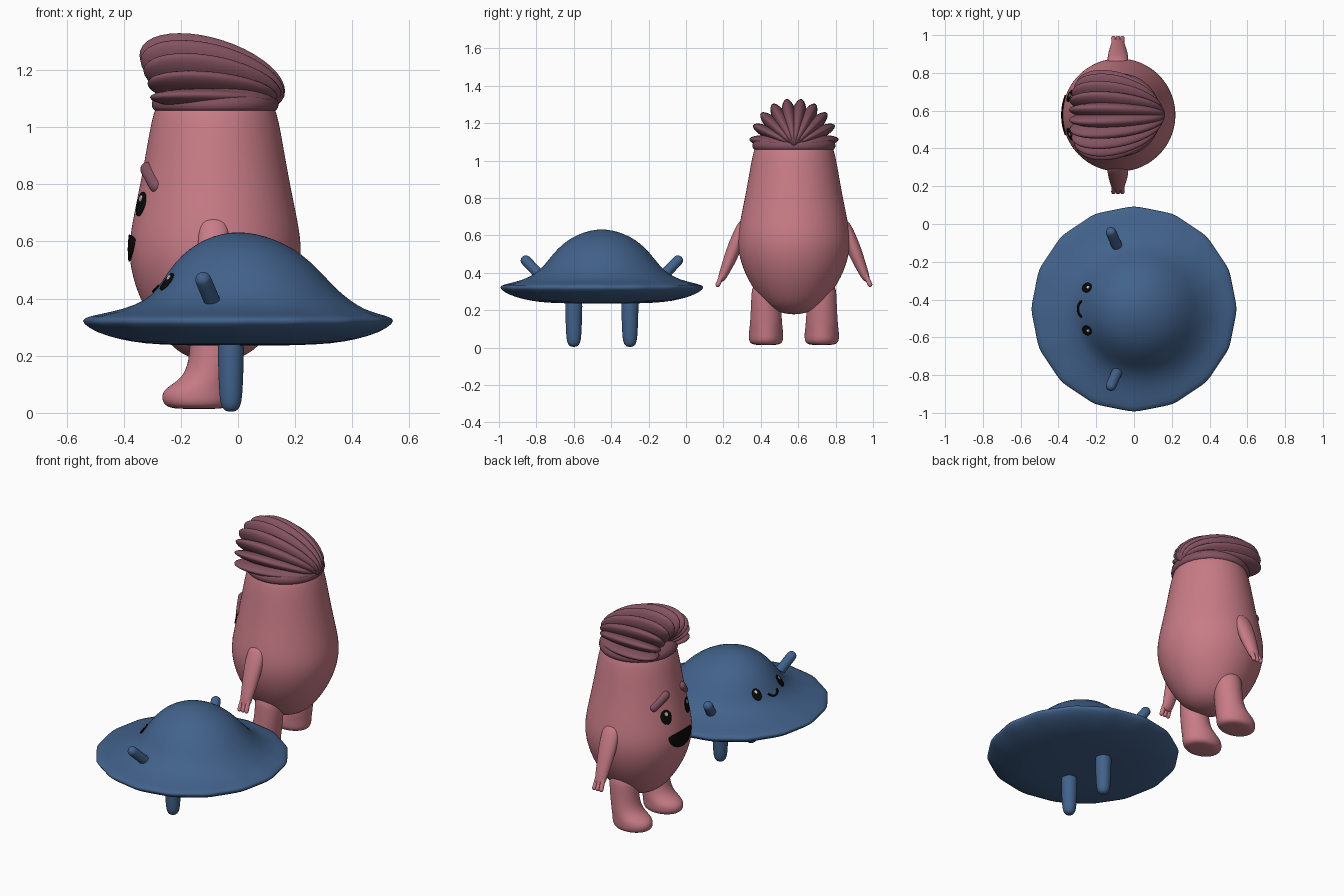
import bpy, bmesh, math
from mathutils import Vector, Matrix
from mathutils.bvhtree import BVHTree

if "Cube" in bpy.data.objects:
    bpy.data.objects.remove(bpy.data.objects["Cube"])


def material(name, rgb):
    m = bpy.data.materials.new(name)
    m.diffuse_color = (*rgb, 1)
    m.use_nodes = True
    m.node_tree.nodes["Principled BSDF"].inputs["Base Color"].default_value = m.diffuse_color
    return m


PINK = material("dusty pink", (0.58, 0.20, 0.24))
PLUM = material("plum", (0.23, 0.085, 0.12))
BLUE = material("denim blue", (0.054, 0.122, 0.26))
BLACK = material("black", (0.003, 0.003, 0.003))
WHITE = material("white", (0.8, 0.8, 0.8))


def finish(name, bm, mat, subsurf=0, matrix=None):
    if matrix:
        bm.transform(matrix)
    bmesh.ops.recalc_face_normals(bm, faces=bm.faces)
    me = bpy.data.meshes.new(name)
    bm.to_mesh(me)
    bm.free()
    me.materials.append(mat)
    for p in me.polygons:
        p.use_smooth = True
    ob = bpy.data.objects.new(name, me)
    bpy.context.collection.objects.link(ob)
    if subsurf:
        mod = ob.modifiers.new("smooth", 'SUBSURF')
        mod.levels = mod.render_levels = subsurf
    return ob


def loft(name, rings, mat, n=24, subsurf=2, matrix=None, shape=None):
    """Skin a stack of elliptical rings (cx, cy, z, rx, ry)."""
    bm = bmesh.new()
    loops = []
    for cx, cy, z, rx, ry in rings:
        loop = []
        for i in range(n):
            a = 2 * math.pi * i / n
            k = shape(a, rx) if shape else 1
            loop.append(bm.verts.new((cx + rx * k * math.cos(a), cy + ry * k * math.sin(a), z)))
        loops.append(loop)
    for lo, hi in zip(loops, loops[1:]):
        for i in range(n):
            bm.faces.new((lo[i], lo[(i + 1) % n], hi[(i + 1) % n], hi[i]))
    bm.faces.new(loops[0][::-1])
    bm.faces.new(loops[-1])
    return finish(name, bm, mat, subsurf, matrix)


def capsule(name, a, b, r, mat):
    a, b = Vector(a), Vector(b)
    d = b - a
    steps = [math.pi / 2 * i / 5 for i in range(6)]
    half = [(max(r * math.sin(t), 0.002), r * (1 - math.cos(t))) for t in steps]
    rings = [(0, 0, z, q, q) for q, z in half]
    rings += [(0, 0, d.length - z, q, q) for q, z in reversed(half)]
    m = Matrix.Translation(a) @ d.to_track_quat('Z', 'Y').to_matrix().to_4x4()
    return loft(name, rings, mat, 16, 1, m)


def surface(ob):
    return BVHTree.FromObject(ob, bpy.context.evaluated_depsgraph_get())


def plate(name, tree, centre, aim, f, mat, lift=0.004, ns=5, nt=32):
    """Thin plate f(s, t) -> (u, v), projected onto a surface along aim."""
    aim = Vector(aim).normalized()
    u = Vector((0, 1, 0))
    v = u.cross(aim) * -1
    bm = bmesh.new()
    grid = []
    for i in range(ns + 1):
        row = []
        for j in range(nt + 1):
            a, b = f(i / ns, j / nt)
            start = Vector(centre) + u * a + v * b - aim * 0.3
            hit, normal, _, _ = tree.ray_cast(start, aim)
            if hit is None:
                hit, normal = start + aim * 0.3, -aim
            row.append(bm.verts.new(hit + normal * lift))
        grid.append(row)
    for i in range(ns):
        for j in range(nt):
            bm.faces.new((grid[i][j], grid[i][j + 1], grid[i + 1][j + 1], grid[i + 1][j]))
    bmesh.ops.remove_doubles(bm, verts=bm.verts, dist=0.0002)
    ob = finish(name, bm, mat)
    mod = ob.modifiers.new("thickness", 'SOLIDIFY')
    mod.thickness, mod.offset = 0.006, 0
    return ob


def oval(a, b, du=0, dv=0):
    return lambda s, t: (du + a * s * math.cos(2 * math.pi * t), dv + b * s * math.sin(2 * math.pi * t))


def eye(name, tree, centre, aim, a, b):
    plate(name, tree, centre, aim, oval(a, b), BLACK)
    plate(name + "_glint", tree, centre, aim, oval(a * .3, b * .28, 0, b * .45), WHITE, 0.008)


# ---- Blue saucer creature -------------------------------------------------
SY = -0.45


def sixteen_sided(a, r):
    w = min(max((r - 0.36) / 0.12, 0), 1)
    step = math.pi / 8
    k = math.cos(step / 2) / math.cos(a % step - step / 2)
    return 1 + w * (k - 1)


profile = [(.235, .01, 0), (.236, .2, 0), (.242, .33, 0), (.258, .42, 0), (.282, .50, 0),
           (.312, .546, 0), (.332, .55, 0), (.346, .49, .005), (.363, .42, .02), (.395, .355, .035),
           (.435, .312, .03), (.48, .278, .024), (.53, .235, .018), (.575, .183, .012),
           (.608, .12, .006), (.627, .06, .002), (.632, .01, 0)]
saucer = loft("saucer_body", [(s, SY, z, r, r) for z, r, s in profile], BLUE, 64, 1, None, sixteen_sided)

for side, label in ((-1, "right"), (1, "left")):
    loft("saucer_leg_" + label,
         [(-.025, SY + side * .15, z, r, r) for z, r in
          ((.004, .006), (.008, .024), (.03, .037), (.08, .042), (.2, .046), (.29, .047))], BLUE)
    capsule("saucer_arm_" + label, (-.075, SY + side * .30, .355), (-.13, SY + side * .425, .485), .029, BLUE)

tree = surface(saucer)
down = (1, 0, -1)
for side, label in ((-1, "right"), (1, "left")):
    eye("saucer_eye_" + label, tree, (-.26, SY + side * .112, .47), down, .025, .036)
plate("saucer_smile", tree, (-.285, SY, .45), down,
      lambda s, t: ((.038 + .01 * s) * math.cos(math.pi * (1.1 + .8 * t)),
                    .015 + (.035 + .01 * s) * math.sin(math.pi * (1.1 + .8 * t))), BLACK, ns=2)

# ---- Pink tall creature ---------------------------------------------------
CX, CY = -0.08, 0.577
body = loft("tall_body", [(CX, CY, z, r, r) for z, r in
            ((.178, .01), (.185, .07), (.215, .135), (.28, .195), (.38, .257), (.48, .293), (.57, .305),
             (.66, .293), (.8, .263), (.93, .24), (1.06, .217), (1.10, .19), (1.12, .1), (1.125, .01))], PINK, 32)

for side, label in ((-1, "right"), (1, "left")):
    # leg with the foot swept forward: z, front x, back x, half width
    rows = ((.014, -.19, -.08, .03), (.016, -.245, -.04, .08), (.04, -.268, -.022, .093), (.075, -.266, -.02, .093),
            (.098, -.235, -.018, .09), (.125, -.195, -.016, .087), (.18, -.172, -.01, .083),
            (.26, -.168, .0, .08), (.36, -.165, .0, .075))
    loft("tall_leg_" + label,
         [((f + b) / 2, CY + side * .149, z, (b - f) / 2, w) for z, f, b, w in rows], PINK)
    # arm hanging outwards
    arm = ((.685, .268, .02, .008), (.67, .275, .043, .022), (.62, .288, .057, .036), (.54, .315, .054, .042),
           (.46, .346, .045, .036), (.40, .372, .037, .028), (.365, .386, .033, .021), (.352, .391, .018, .01))
    loft("tall_arm_" + label, [(CX - .005, CY + side * d, z, rx, ry) for z, d, rx, ry in arm], PINK)
    for k in (-1, 0, 1):
        capsule(f"tall_finger_{label}_{k + 2}", (CX - .005 + k * .02, CY + side * .378, .40),
                (CX - .005 + k * .024, CY + side * .412, .325), .013, PINK)
    # eyebrow
    capsule("tall_eyebrow_" + label, (-.325, CY + side * .06, .868), (-.275, CY + side * .165, .778), .027, PLUM)

tree = surface(body)
for side, label in ((-1, "right"), (1, "left")):
    eye("tall_eye_" + label, tree, (-.33, CY + side * .10, .73), (1, 0, 0), .031, .042)
plate("tall_mouth", tree, (-.385, CY, .575), (1, 0, 0),
      lambda s, t: (.105 * s * math.cos(2 * math.pi * t),
                    .03 + s * math.sin(2 * math.pi * t) * (.018 if t < .5 else .075)), BLACK)

# hair: fan of swept-back lobes around the top of the head
LOBES = 10
for i in range(LOBES):
    ang = math.radians(-83 + 166 * i / (LOBES - 1))
    low = abs(math.sin(ang)) ** 3
    bm = bmesh.new()
    bmesh.ops.create_uvsphere(bm, u_segments=32, v_segments=20, radius=1)
    m = (Matrix.Translation((-.09, CY, 1.085)) @ Matrix.Rotation(ang, 4, 'X')
         @ Matrix.Translation((0, 0, .105)) @ Matrix.Rotation(math.radians(18), 4, 'Y')
         @ Matrix.Diagonal((.265 - .04 * low, .046 - .012 * low, .122, 1)))
    finish(f"hair_lobe_{i + 1}", bm, PLUM, 0, m)
loft("hair_base", [(CX, CY, z, r, r) for z, r in
     ((1.05, .2), (1.06, .222), (1.09, .228), (1.13, .2), (1.16, .1), (1.165, .01))], PLUM)
